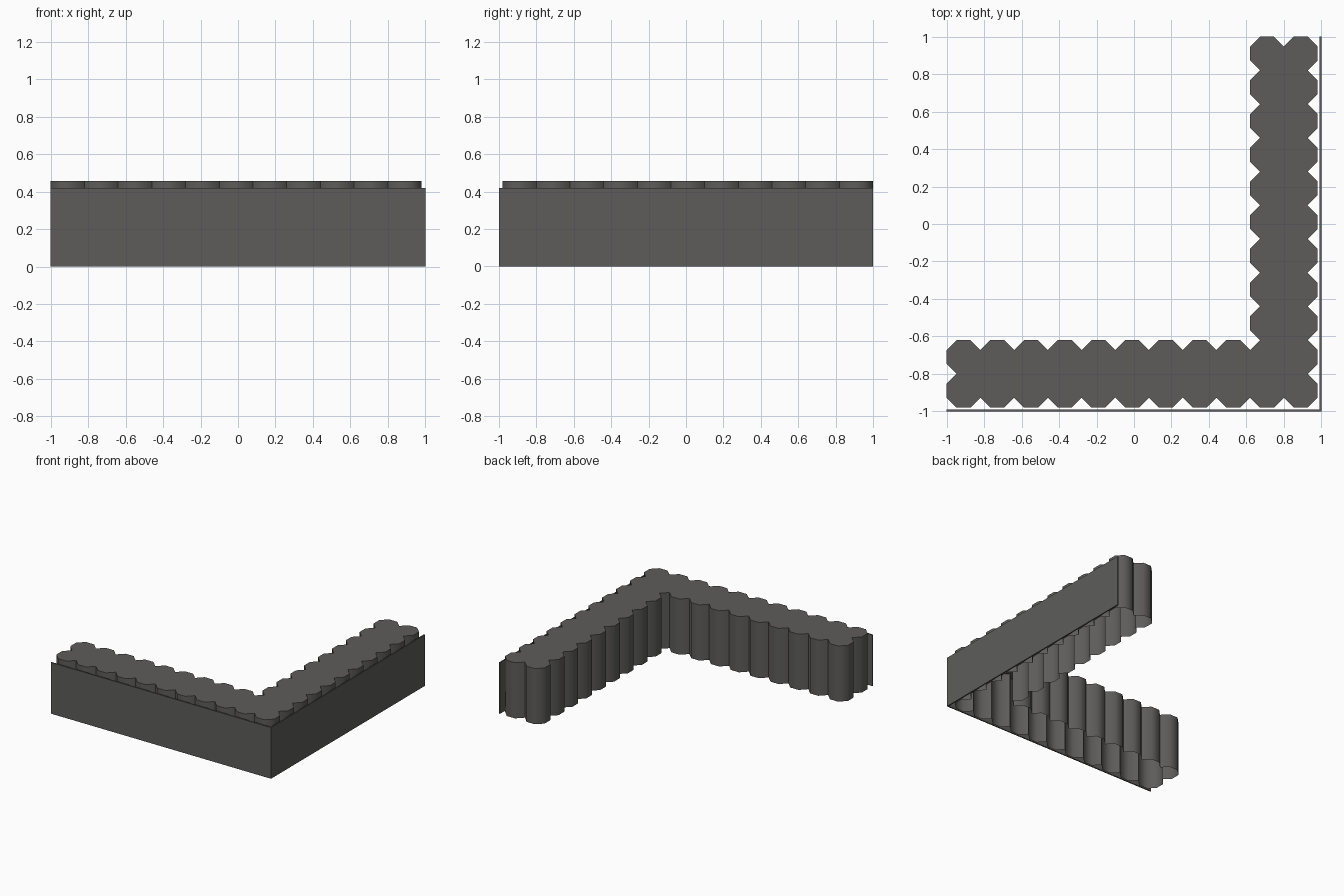
import bpy, bmesh, math

if "Cube" in bpy.data.objects:
    bpy.data.objects.remove(bpy.data.objects["Cube"])

# One dark grey colour throughout
grey = bpy.data.materials.new("dark grey")
grey.diffuse_color = (0.11, 0.108, 0.103, 1)
grey.use_nodes = True
grey.node_tree.nodes["Principled BSDF"].inputs["Base Color"].default_value = grey.diffuse_color

PITCH, TOP = 0.18, 0.457
R = PITCH / 2 / math.cos(math.pi / 8)


def finish(bm, name):
    me = bpy.data.meshes.new(name)
    bm.to_mesh(me)
    bm.free()
    me.materials.append(grey)
    ob = bpy.data.objects.new(name, me)
    bpy.context.collection.objects.link(ob)
    return ob


# Octagonal piles: an L of 11 x 11 grid cells, two rows wide
cells = {(i, j) for i in range(11) for j in range(11) if i >= 9 or j <= 1}
bm = bmesh.new()
for i, j in cells:
    cx, cy = -0.91 + PITCH * i, -0.89 + PITCH * j
    bm.faces.new([bm.verts.new((cx + R * math.cos(a), cy + R * math.sin(a), TOP))
                  for a in [math.pi / 8 + k * math.pi / 4 for k in range(8)]])
# Diamond infill between every four neighbouring piles
h = R * math.sin(math.pi / 8)
d = PITCH / 2 - h
for i, j in cells:
    if {(i + 1, j), (i, j + 1), (i + 1, j + 1)} <= cells:
        cx, cy = -0.82 + PITCH * i, -0.80 + PITCH * j
        bm.faces.new([bm.verts.new((cx + x, cy + y, TOP))
                      for x, y in ((d, 0), (0, d), (-d, 0), (0, -d))])
bmesh.ops.remove_doubles(bm, verts=bm.verts[:], dist=0.002)

# Drop walls only from the outline, leaving the underside open
rim = [e for e in bm.edges if e.is_boundary]
walls = bmesh.ops.extrude_edge_only(bm, edges=rim)["geom"]
for v in walls:
    if isinstance(v, bmesh.types.BMVert):
        v.co.z = 0
bmesh.ops.recalc_face_normals(bm, faces=bm.faces[:])
if max(bm.faces, key=lambda f: f.calc_center_median().z).normal.z < 0:
    bmesh.ops.reverse_faces(bm, faces=bm.faces[:])

# Round shading on the piles, sharp rim and sharp grooves
for f in bm.faces:
    f.smooth = abs(f.normal.z) < 0.5
for e in bm.edges:
    if len(e.link_faces) == 2:
        e.smooth = e.calc_face_angle() < math.radians(50)
finish(bm, "pile_rows")


# Thin facing boards along the two outer sides
def board(name, x0, x1, y0, y1, height):
    bm = bmesh.new()
    bmesh.ops.create_cube(bm, size=1)
    for v in bm.verts:
        v.co = (x1 if v.co.x > 0 else x0, y1 if v.co.y > 0 else y0,
                height if v.co.z > 0 else 0)
    finish(bm, name)


board("front_board", -1, 1, -1, -0.99, 0.42)
board("side_board", 0.99, 1, -0.99, 1, 0.42)
